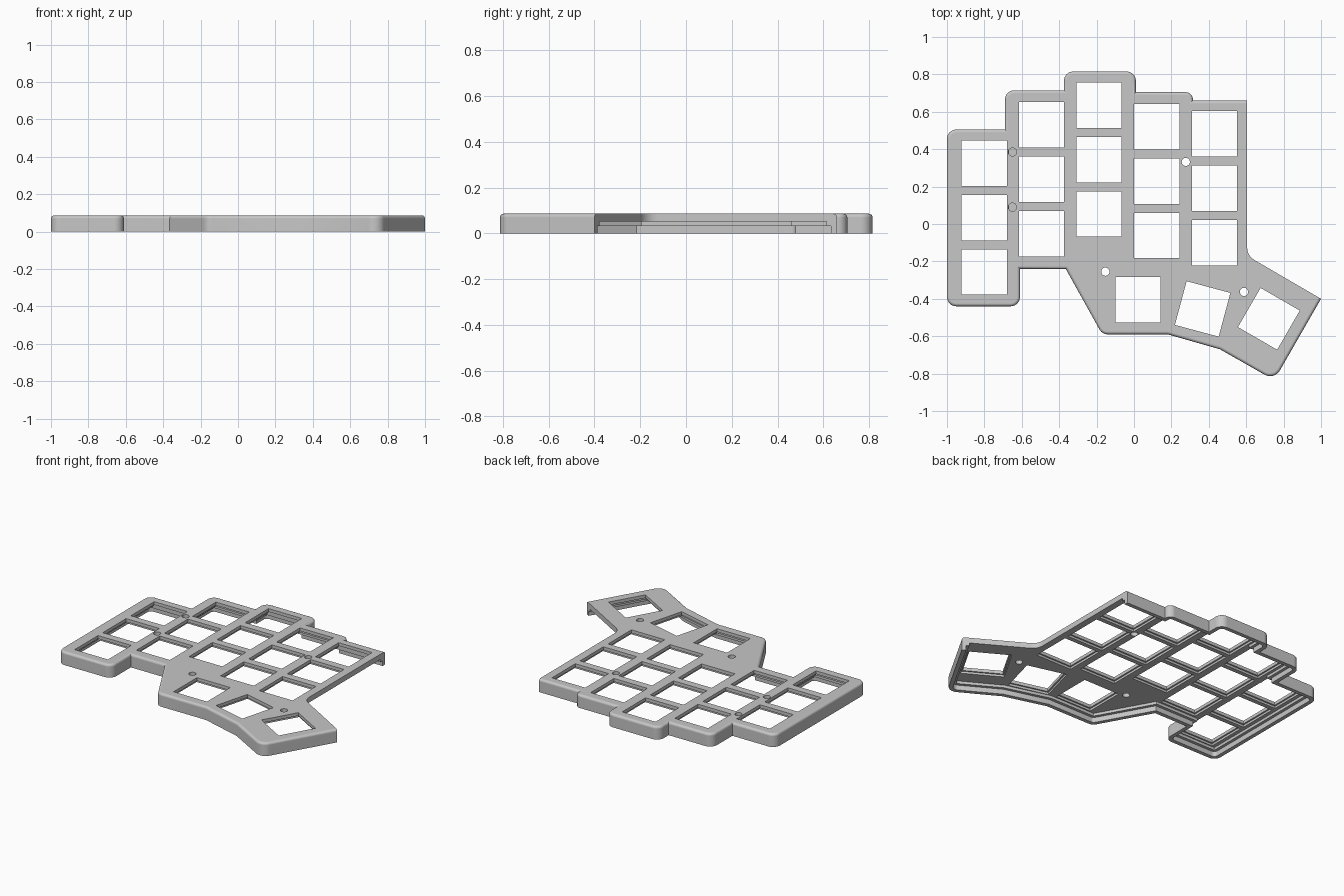
import bpy
import bmesh
from math import sin, cos, tan, pi, radians, atan2
from mathutils import Vector

default_cube = bpy.data.objects.get("Cube")
if default_cube:
    bpy.data.objects.remove(default_cube, do_unlink=True)

HEIGHT = 0.086
PLATE_BOTTOM = 0.051
LEDGE_BOTTOM = 0.033
FILLET = 0.016
ARC_STEPS = 8

# Case outline, counter-clockwise: x, y, corner radius
CORNERS = [
    (-1, -.44, .05), (-.61, -.44, .05), (-.61, -.24, 0), (-.365, -.24, 0),
    (-.17, -.59, .05), (.18, -.59, 0), (.46, -.67, 0), (.75, -.835, .06),
    (1, -.4, 0), (.605, -.17, .08), (.605, .66, 0), (.315, .66, 0),
    (.315, .705, .04), (.01, .705, 0), (.01, .815, .05), (-.375, .815, .05),
    (-.375, .715, 0), (-.69, .715, .05), (-.69, .505, 0), (-1, .505, .05),
]
OPEN_EDGES = (8, 9)  # the side without a wall


def left_of(v):
    return Vector((-v.y, v.x))


def outline(inset, open_inset):
    """Offset the case outline inwards and round its corners."""
    pts = [Vector(c[:2]) for c in CORNERS]
    count = len(pts)
    dirs = [(pts[(i + 1) % count] - pts[i]).normalized() for i in range(count)]
    insets = [open_inset if i in OPEN_EDGES else inset for i in range(count)]
    loop = []
    for i, p in enumerate(pts):
        u, v = dirs[i - 1], dirs[i]
        n1, n2 = left_of(u), left_of(v)
        d1, d2 = insets[i - 1], insets[i]
        det = n1.x * n2.y - n1.y * n2.x
        corner = p + Vector((d1 * n2.y - d2 * n1.y, d2 * n1.x - d1 * n2.x)) / det
        radius = CORNERS[i][2]
        if radius == 0:
            loop.append(corner)
            continue
        turn = atan2(det, n1.dot(n2))
        side = 1 if turn > 0 else -1
        radius = max(radius - side * d1, .002)
        start = corner - u * radius * tan(abs(turn) / 2)
        centre = start + n1 * radius * side
        arm = start - centre
        for k in range(ARC_STEPS + 1):
            a = turn * k / ARC_STEPS
            loop.append(centre + arm * cos(a) + left_of(arm) * sin(a))
    return loop


def loft(bm, layers):
    """Closed solid through counter-clockwise (loop, z) layers, bottom to top."""
    rings = [[bm.verts.new((p.x, p.y, z)) for p in loop] for loop, z in layers]
    for low, high in zip(rings, rings[1:]):
        for i in range(len(low)):
            bm.faces.new((low[i - 1], low[i], high[i], high[i - 1]))
    bm.faces.new(rings[0][::-1])
    bm.faces.new(rings[-1])


def make_object(name, bm):
    mesh = bpy.data.meshes.new(name)
    bm.to_mesh(mesh)
    bm.free()
    obj = bpy.data.objects.new(name, mesh)
    bpy.context.collection.objects.link(obj)
    return obj


def polygon(x, y, radius, sides, angle):
    return [Vector((x + radius * cos(angle + 2 * pi * k / sides),
                    y + radius * sin(angle + 2 * pi * k / sides)))
            for k in range(sides)]


def square(x, y, half, angle):
    return polygon(x, y, half * 2 ** .5, 4, angle + pi / 4)


# Outer body with a rounded top edge
bm = bmesh.new()
layers = [(outline(0, 0), 0)]
for k in range(6):
    a = k / 5 * pi / 2
    layers.append((outline(FILLET * (1 - cos(a)), 0), HEIGHT - FILLET * (1 - sin(a))))
loft(bm, layers)
case = make_object("keyboard_case", bm)

# Stepped underside cavity, running out through the open side
bm = bmesh.new()
wide, narrow = outline(.026, -.2), outline(.045, -.18)
loft(bm, [(wide, -.1), (wide, LEDGE_BOTTOM), (narrow, LEDGE_BOTTOM), (narrow, PLATE_BOTTOM)])
cavity = make_object("cavity_cutter", bm)

# Key openings: five columns of three, then three thumb keys
COLUMNS = [(-.8, .325), (-.495, .53), (-.187, .635), (.122, .52), (.43, .482)]
keys = [(x, top - row * .291, 0) for x, top in COLUMNS for row in range(3)]
keys += [(.022, -.405, 0), (.367, -.454, -15), (.721, -.507, -30)]
bm = bmesh.new()
for x, y, degrees in keys:
    recess = square(x, y, .131, radians(degrees))
    opening = square(x, y, .121, radians(degrees))
    step = PLATE_BOTTOM + .014
    loft(bm, [(recess, -.1), (recess, step), (opening, step), (opening, .2)])

# Screw holes
for x, y in [(-.65, .385), (-.65, .09), (.277, .332), (-.153, -.255), (.588, -.363)]:
    ring = polygon(x, y, .022, 24, 0)
    loft(bm, [(ring, -.1), (ring, .2)])
holes = make_object("hole_cutter", bm)

# Cut the cavity and the holes, then drop the cutters
bpy.ops.object.select_all(action='DESELECT')
bpy.context.view_layer.objects.active = case
case.select_set(True)
for cutter in (cavity, holes):
    cutter.hide_render = True
    cut = case.modifiers.new(cutter.name, 'BOOLEAN')
    cut.operation = 'DIFFERENCE'
    cut.solver = 'MANIFOLD'
    cut.object = cutter
    bpy.ops.object.modifier_apply(modifier=cut.name)
    bpy.data.objects.remove(cutter, do_unlink=True)

# Smooth rounded edges, flat plate
bpy.ops.object.shade_smooth_by_angle(angle=radians(30))
weighted = case.modifiers.new("even_shading", 'WEIGHTED_NORMAL')
weighted.keep_sharp = True

# Grey plastic
grey = bpy.data.materials.new("grey_plastic")
grey.use_nodes = True
colour = (.57, .57, .57, 1)
grey.diffuse_color = colour
grey.node_tree.nodes["Principled BSDF"].inputs["Base Color"].default_value = colour
case.data.materials.clear()
case.data.materials.append(grey)
